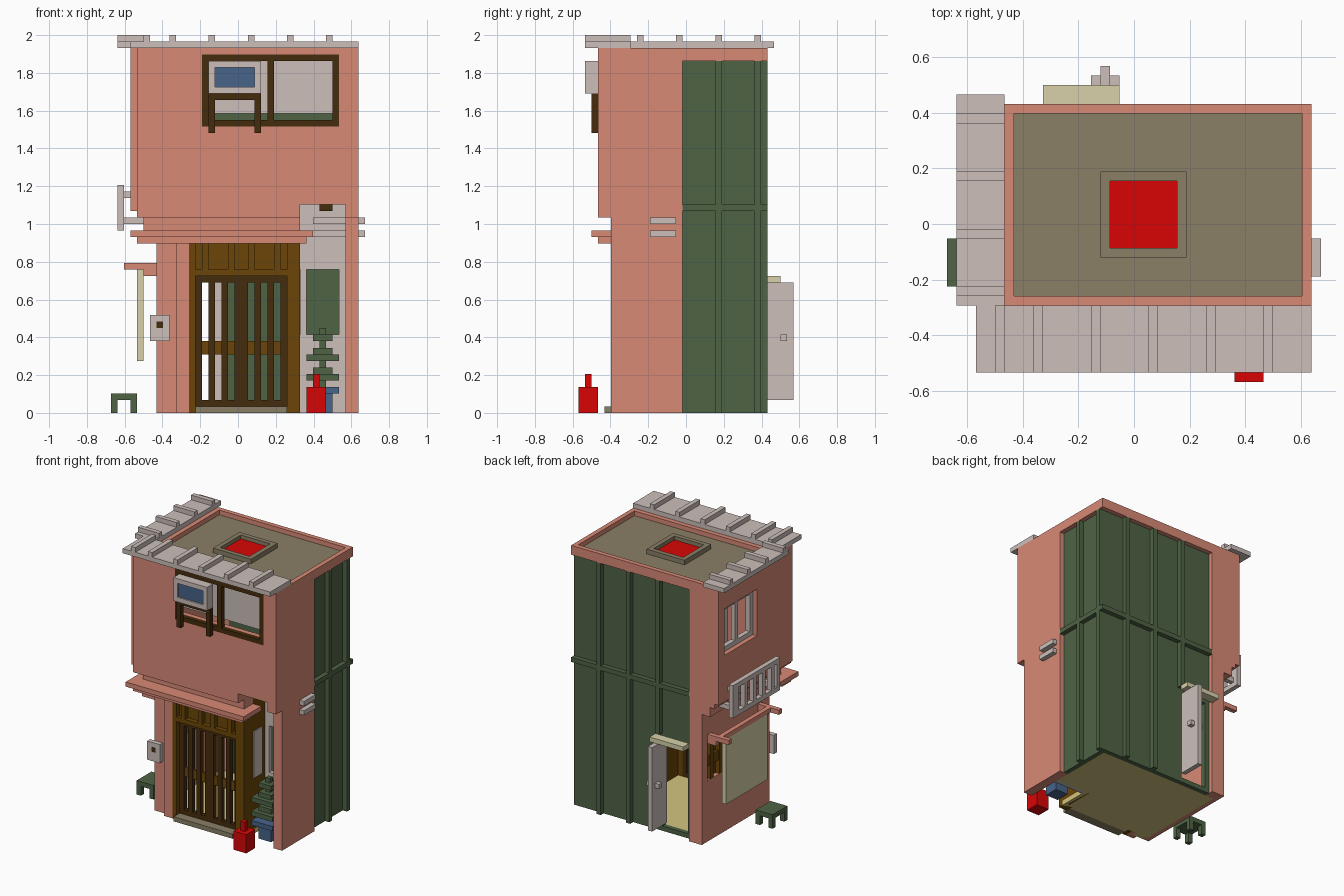
import bpy
import bmesh
from mathutils import Vector, Matrix

default_cube = bpy.data.objects.get("Cube")
if default_cube:
    bpy.data.objects.remove(default_cube, do_unlink=True)

# All parts sit on a block grid; ORIGIN moves the grid so the model is centred
UNIT = 2 / 58
ORIGIN = Vector((39, 33, 0)) / 2


def linear(channel):
    return channel / 12.92 if channel < 0.04 else ((channel + 0.055) / 1.055) ** 2.4


def material(name, *srgb):
    mat = bpy.data.materials.new(name)
    mat.use_nodes = True
    colour = [linear(c) for c in srgb] + [1]
    mat.diffuse_color = colour
    shader = mat.node_tree.nodes["Principled BSDF"]
    shader.inputs["Base Color"].default_value = colour
    shader.inputs["Roughness"].default_value = 0.9
    return mat


PINK = material("pink_plaster", 0.85, 0.54, 0.46)
GREEN = material("dark_green", 0.31, 0.39, 0.27)
GREY = material("warm_grey", 0.8, 0.75, 0.73)
WOOD = material("brown_wood", 0.42, 0.27, 0.03)
DARK = material("dark_wood", 0.27, 0.17, 0.05)
RED = material("bright_red", 0.85, 0.02, 0.02)
BLUE = material("dull_blue", 0.28, 0.39, 0.54)
CREAM = material("pale_cream", 0.85, 0.82, 0.67)
STRAW = material("straw_yellow", 0.83, 0.77, 0.5)
OLIVE = material("olive_grey", 0.54, 0.5, 0.4)


def pierce(x, y, z, hole):
    """Split a block into four blocks around a rectangular hole."""
    block = {"x": x, "y": y, "z": z}
    a, b = hole
    (a_low, a_high), (b_low, b_high) = hole[a], hole[b]
    return [
        {**block, a: (block[a][0], a_low)},
        {**block, a: (a_high, block[a][1])},
        {**block, a: (a_low, a_high), b: (block[b][0], b_low)},
        {**block, a: (a_low, a_high), b: (b_high, block[b][1])},
    ]


def box(name, mat, x, y, z, hole=None):
    """Make a block from its grid ranges, with an optional hole through it."""
    blocks = pierce(x, y, z, hole) if hole else [{"x": x, "y": y, "z": z}]
    centre = Vector([sum(r) / 2 for r in (x, y, z)])
    bm = bmesh.new()
    for block in blocks:
        ranges = [block[axis] for axis in "xyz"]
        middle = Vector([sum(r) / 2 for r in ranges]) - centre
        size = Vector([high - low for low, high in ranges])
        place = Matrix.Translation(middle * UNIT) @ Matrix.Diagonal(size * UNIT).to_4x4()
        bmesh.ops.create_cube(bm, size=1, matrix=place)
    mesh = bpy.data.meshes.new(name)
    bm.to_mesh(mesh)
    bm.free()
    mesh.materials.append(mat)
    obj = bpy.data.objects.new(name, mesh)
    obj.location = (centre - ORIGIN) * UNIT
    bpy.context.collection.objects.link(obj)


# Floors
box("ground_floor", STRAW, x=(8, 29), y=(6, 27), z=(0, 1))
box("ground_floor_right", STRAW, x=(29, 36), y=(13, 27), z=(0, 1))
box("upper_floor", PINK, x=(5, 29), y=(5, 27), z=(30, 31))
box("upper_floor_right", PINK, x=(29, 36), y=(13, 27), z=(30, 31))

# Lower walls
box("left_lower_wall", PINK, x=(7, 8), y=(6, 28), z=(0, 30),
    hole={"y": (12, 27), "z": (13, 21)})
box("front_left_wall", PINK, x=(7, 10), y=(6, 7), z=(0, 26))
box("front_left_pillar", PINK, x=(10, 12), y=(5, 7), z=(0, 26))
box("front_beam", PINK, x=(7, 29), y=(5, 8), z=(26, 30))
box("right_lower_wall", PINK, x=(36, 38), y=(5, 16), z=(0, 30))
box("back_corner_lower", PINK, x=(7, 10), y=(27, 29), z=(0, 30))
for y in range(13, 27, 3):
    box("side_window_bar", WOOD, x=(7, 8), y=(y, y + 1), z=(13, 21))
box("side_window_rail", WOOD, x=(7.2, 7.8), y=(12, 27), z=(16, 18))
box("left_ledge", PINK, x=(5, 7), y=(5, 29), z=(28, 30))
box("left_ledge_upper", PINK, x=(4, 7), y=(5, 29), z=(30, 31))

# Upper walls
box("front_upper_wall", PINK, x=(4, 38), y=(3, 5), z=(32, 55),
    hole={"x": (14, 35), "z": (44, 55)})
box("front_wall_foot", PINK, x=(4, 29), y=(3, 5), z=(30, 32))
box("front_wall_foot_right", PINK, x=(36, 38), y=(3, 5), z=(30, 32))
box("left_upper_wall", PINK, x=(3, 5), y=(4, 29), z=(31, 56),
    hole={"y": (16, 27), "z": (41, 51)})
box("right_upper_wall", PINK, x=(37, 38), y=(5, 16), z=(30, 55))
box("back_corner_upper", PINK, x=(5, 10), y=(27, 29), z=(30, 54))
box("right_top_band", PINK, x=(37, 38), y=(16, 29), z=(54, 55))
box("back_top_band", PINK, x=(5, 37), y=(28, 29), z=(54, 55))

# Green cladding and its ribs
box("back_cladding", GREEN, x=(10, 37), y=(27, 28), z=(0, 54),
    hole={"x": (11, 17), "z": (1, 20)})
box("right_cladding", GREEN, x=(36, 37), y=(16, 27), z=(0, 54))
box("back_cross_rib", GREEN, x=(10, 38), y=(28, 29), z=(31, 32))
box("right_cross_rib", GREEN, x=(37, 38), y=(16, 28), z=(31, 32))
for x, foot in ((17, 21), (24, 0), (31, 0)):
    box("back_rib", GREEN, x=(x, x + 1), y=(28, 29), z=(foot, 54))
for y in (21, 27):
    box("right_rib", GREEN, x=(37, 38), y=(y, y + 1), z=(0, 54))

# Roof with rim and skylight
box("roof_deck", OLIVE, x=(5, 37), y=(5, 28), z=(54, 55))
box("roof_rim", PINK, x=(4, 38), y=(3, 29), z=(55, 56),
    hole={"x": (7, 37), "y": (9, 28)})
box("skylight_frame", OLIVE, x=(16, 25), y=(13, 22), z=(55, 56),
    hole={"x": (17, 24), "y": (14, 21)})
box("skylight_pane", RED, x=(17, 24), y=(14, 21), z=(55, 55.2))

# Roof tiles
box("front_tiles", GREY, x=(3, 38), y=(1, 8), z=(56, 57))
box("left_tiles", GREY, x=(1, 6), y=(8, 30), z=(56, 57))
for x in (5, 9, 15, 21, 27, 33):
    box("front_tile_rib", GREY, x=(x, x + 1), y=(1, 8), z=(57, 58))
for y in range(9, 28, 6):
    box("left_tile_rib", GREY, x=(1, 6), y=(y, y + 1), z=(57, 58))

# Front canopy
box("canopy_top", PINK, x=(3, 31), y=(2, 8), z=(27, 28))
box("canopy_bottom", PINK, x=(4, 30), y=(3, 6), z=(26, 27))

# Entrance frame and sliding lattice doors
box("door_post_left", WOOD, x=(12, 13), y=(5, 7), z=(0, 26))
box("door_post_right", WOOD, x=(27, 29), y=(5, 7), z=(0, 26))
box("transom_panel", WOOD, x=(13, 27), y=(6, 7), z=(21, 26))
box("transom_rail", WOOD, x=(13, 27), y=(5, 6), z=(21, 22))
for x in (14, 18, 21, 25):
    box("transom_bar", WOOD, x=(x, x + 1), y=(5, 6), z=(22, 26))
box("door_step", OLIVE, x=(13, 27), y=(4, 6), z=(0, 1))
for left in (13, 20):
    right = left + 7
    box("door_frame", DARK, x=(left, right), y=(6, 7), z=(1, 21),
        hole={"x": (left + 1, right - 1), "z": (2, 20)})
    for x in (left + 2, left + 4):
        box("door_slat", DARK, x=(x, x + 1), y=(6, 7), z=(2, 20))
    box("door_rail", WOOD, x=(left + 1, right - 1), y=(6.3, 6.8), z=(9, 11))

# Alcove with window, lamp and potted plant
box("alcove_back", GREY, x=(29, 36), y=(12, 13), z=(0, 32),
    hole={"x": (30, 35), "z": (12, 22)})
box("alcove_ceiling", GREY, x=(29, 37), y=(5, 13), z=(32, 33))
box("alcove_side", WOOD, x=(28, 29), y=(7, 13), z=(0, 30))
box("alcove_side_pane", GREY, x=(29, 29.2), y=(8, 11), z=(12, 22))
box("alcove_lamp", DARK, x=(32, 34), y=(8, 10), z=(31, 32))
box("pot_body", BLUE, x=(31, 34), y=(7, 10), z=(0, 3))
box("pot_rim", BLUE, x=(30, 35), y=(6, 11), z=(3, 4))
box("plant_trunk", GREEN, x=(32, 33), y=(8, 9), z=(4, 13))
for z, spread in ((5, 2), (6, 1), (8, 2), (9, 1), (11, 1)):
    box("plant_tier", GREEN, x=(32 - spread, 33 + spread),
        y=(8 - spread, 9 + spread), z=(z, z + 1))

# Upper front window, cooling unit and its bracket
box("front_window_frame", DARK, x=(14, 35), y=(3, 4), z=(44, 55),
    hole={"x": (15, 34), "z": (45, 54)})
box("front_window_post", DARK, x=(24, 25), y=(3, 4), z=(45, 54))
box("front_window_sill", PINK, x=(14, 35), y=(4, 5), z=(44, 45))
box("window_shade", GREY, x=(14, 35), y=(5, 5.5), z=(46, 54))
box("cooler_front", GREY, x=(15, 23), y=(1, 2), z=(49, 54),
    hole={"x": (16, 22), "z": (50, 53)})
box("cooler_body", GREY, x=(15, 23), y=(2, 3), z=(49, 54))
box("cooler_grille", BLUE, x=(16, 22), y=(1.3, 2), z=(50, 53))
box("cooler_shelf", DARK, x=(15, 23), y=(2, 3), z=(48, 49))
for x in (15, 22):
    box("cooler_leg", DARK, x=(x, x + 1), y=(2, 3), z=(43, 48))

# Upper side window, set back in its opening
box("side_window_frame", GREY, x=(4, 5), y=(16, 27), z=(41, 51),
    hole={"y": (17, 26), "z": (42, 50)})
box("side_window_post", GREY, x=(4, 5), y=(21, 22), z=(42, 50))
box("side_window_sash", GREY, x=(5, 5.8), y=(23, 25), z=(42, 50))

# Open sign frame with plain slats on the left wall
box("sign_frame", GREY, x=(1, 2), y=(11, 27), z=(28, 35),
    hole={"y": (12, 26), "z": (29, 34)})
for y in range(13, 26, 3):
    box("sign_slat", GREY, x=(1, 2), y=(y, y + 1), z=(29, 34))
for y in (12, 25):
    box("sign_arm_upper", GREY, x=(2, 3), y=(y, y + 1), z=(33, 34))
    box("sign_arm_lower", GREY, x=(2, 5), y=(y, y + 1), z=(29, 30))

# Hanging blind on a rod between two wall arms
box("blind_rod", PINK, x=(4, 5), y=(10, 26), z=(22, 23))
box("side_blind", CREAM, x=(4, 5), y=(11, 25), z=(8, 22))
for y in (9, 26):
    box("blind_arm", PINK, x=(2, 7), y=(y, y + 1), z=(22, 23))
    box("blind_bracket", PINK, x=(5, 7), y=(y, y + 1), z=(21, 22))

# Open back door with its hood
box("back_door", GREY, x=(16, 17), y=(28, 33), z=(2, 20))
box("back_door_knob", GREY, x=(15, 18), y=(31, 32), z=(11, 12))
box("back_door_hood", CREAM, x=(10, 18), y=(29, 31), z=(20, 21))

# Wall pipes and meter box
for z in (27, 29):
    box("wall_pipe", GREY, x=(31, 39), y=(11, 15), z=(z, z + 1))
box("meter_box", GREY, x=(6, 9), y=(5, 6), z=(11, 15))
box("meter_dial", DARK, x=(7, 8), y=(4.95, 5), z=(13, 14))

# Red canister and green stool
box("canister_body", RED, x=(30, 33), y=(0, 3), z=(0, 4))
box("canister_neck", RED, x=(31, 32), y=(1, 2), z=(4, 6))
box("stool_seat", GREEN, x=(0, 4), y=(10, 15), z=(2, 3))
for x in (0, 3):
    for y in (10, 14):
        box("stool_leg", GREEN, x=(x, x + 1), y=(y, y + 1), z=(0, 2))
